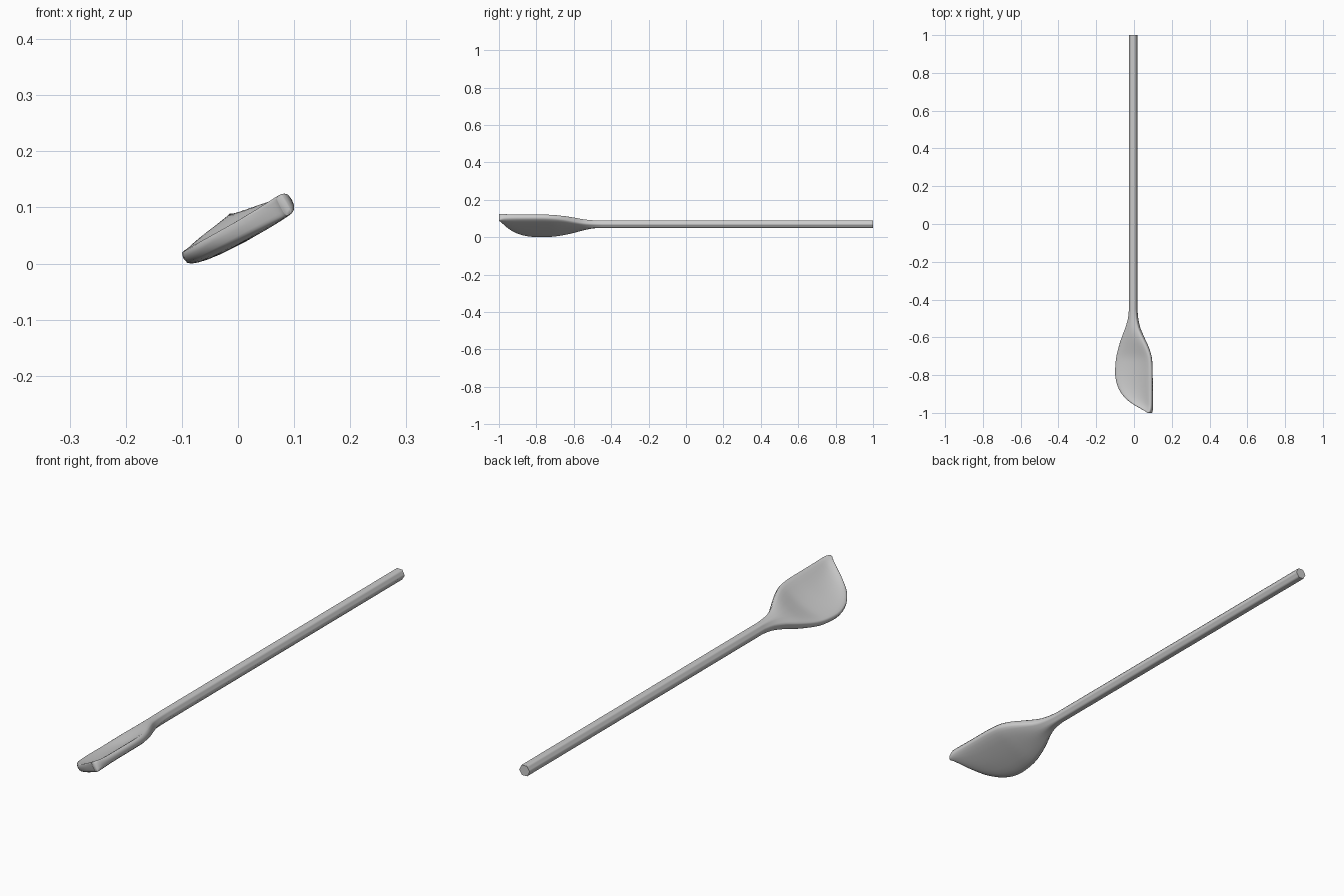
import bpy, bmesh, math

if "Cube" in bpy.data.objects:
    bpy.data.objects.remove(bpy.data.objects["Cube"])

TILT = math.radians(28.2)     # the blade leans up towards +x
SIDES = 32 - 8                # points around each section
R_HANDLE = 0.0225

# y, left edge, right edge, rim height, hollow depth, blend (0 = hex handle, 1 = blade)
STATIONS = [
    (-0.45, -0.0195, 0.0195, 0.021, 0.000, 0.00),
    (-0.50, -0.026, 0.024, 0.024, 0.000, 0.12),
    (-0.55, -0.043, 0.036, 0.027, 0.002, 0.35),
    (-0.60, -0.067, 0.060, 0.027, 0.009, 0.62),
    (-0.65, -0.087, 0.085, 0.024, 0.015, 0.85),
    (-0.70, -0.102, 0.102, 0.022, 0.020, 1.0),
    (-0.75, -0.109, 0.108, 0.021, 0.022, 1.0),
    (-0.81, -0.109, 0.109, 0.021, 0.022, 1.0),
    (-0.87, -0.090, 0.109, 0.021, 0.021, 1.0),
    (-0.92, -0.051, 0.109, 0.021, 0.018, 1.0),
    (-0.955, 0.000, 0.109, 0.021, 0.013, 1.0),
    (-0.98, 0.050, 0.108, 0.021, 0.006, 1.0),
    (-0.994, 0.078, 0.104, 0.020, 0.002, 1.0),
    (-1.00, 0.086, 0.098, 0.018, 0.000, 1.0),
]


def catmull(a, b, c, d, t):
    return tuple(0.5 * (2 * q + (r - p) * t + (2 * p - 5 * q + 4 * r - s) * t * t
                        + (3 * q - p - 3 * r + s) * t ** 3)
                 for p, q, r, s in zip(a, b, c, d))


def power(v, e):
    return math.copysign(abs(v) ** e, v) if abs(v) > 1e-6 else 0.0


def section(y, left, right, rim, hollow, blend):
    pts = []
    for i in range(SIDES):
        t = 2 * math.pi * i / SIDES
        # hexagonal handle outline
        k = (t - math.pi / 6) % (math.pi / 3) - math.pi / 6
        r = R_HANDLE * math.cos(math.pi / 6) / math.cos(k)
        s_hex = r * math.cos(t) / (R_HANDLE * math.cos(math.pi / 6))
        n_hex = 0.009 + r * math.sin(t)
        # rounded blade outline with a hollow top and a bulging underside
        s_bl, v = power(math.cos(t), 0.6), power(math.sin(t), 0.5)
        if v >= 0:
            n_bl = rim * v - hollow * (1 - s_bl ** 2)
        else:
            n_bl = 0.021 * v - 0.25 * hollow * (1 - s_bl ** 2)
        s = s_hex + (s_bl - s_hex) * blend
        n = n_hex + (n_bl - n_hex) * blend
        u = (left + right) / 2 + s * (right - left) / 2
        pts.append((u * math.cos(TILT) - n * math.sin(TILT), y,
                    u * math.sin(TILT) + n * math.cos(TILT)))
    return pts


# Sections: straight handle, then smoothly interpolated neck and blade
rows = [(1.0,) + STATIONS[0][1:]]
last = len(STATIONS) - 1
for i in range(last):
    a, d = STATIONS[max(i - 1, 0)], STATIONS[min(i + 2, last)]
    for j in range(3):
        rows.append(catmull(a, STATIONS[i], STATIONS[i + 1], d, j / 3))
rows.append(STATIONS[last])

# Skin the sections into one closed body
bm = bmesh.new()
rings = [[bm.verts.new(p) for p in section(*row)] for row in rows]
for a, b in zip(rings, rings[1:]):
    for i in range(SIDES):
        j = (i + 1) % SIDES
        bm.faces.new((a[i], a[j], b[j], b[i]))
bm.faces.new(rings[0])
bm.faces.new(rings[-1])
bmesh.ops.recalc_face_normals(bm, faces=bm.faces)
low = min(v.co.z for v in bm.verts)
bmesh.ops.translate(bm, verts=bm.verts, vec=(0, 0, -low))

mesh = bpy.data.meshes.new("mixing_spoon")
bm.to_mesh(mesh)
bm.free()
spoon = bpy.data.objects.new("mixing_spoon", mesh)
bpy.context.collection.objects.link(spoon)
bpy.context.view_layer.objects.active = spoon
spoon.select_set(True)
bpy.ops.object.shade_smooth_by_angle(angle=math.radians(65))
